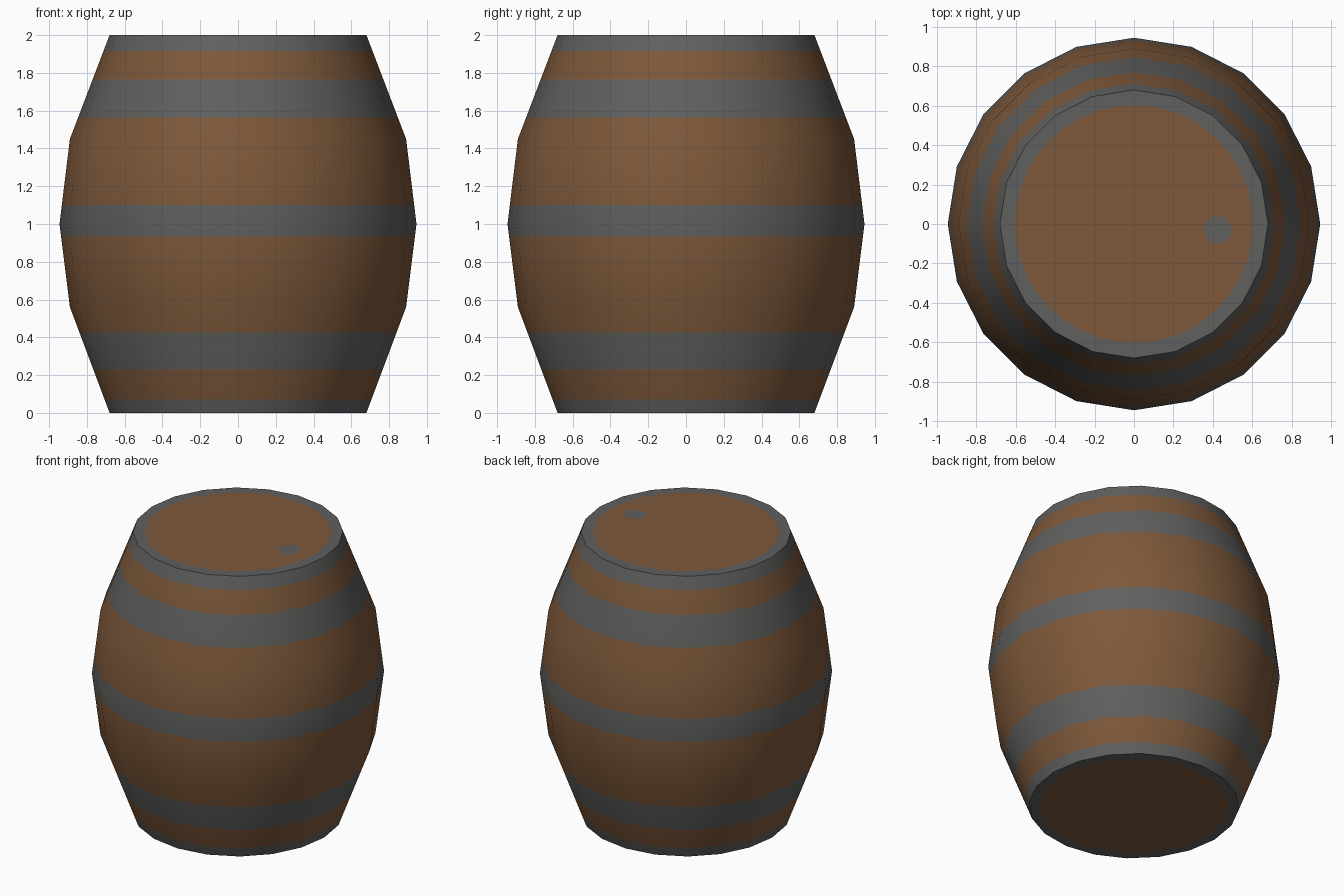
import bpy, bmesh, math
from mathutils import Vector

if "Cube" in bpy.data.objects:
    bpy.data.objects.remove(bpy.data.objects["Cube"])

SIDES = 20
HULL = [(0.0, 0.68), (0.56, 0.89), (1.0, 0.945), (1.45, 0.89), (2.0, 0.68)]   # z, radius
TILT = [-20.6, -13.8, 0.0, 13.8, 20.6]                                      # shading tilt per ring
BANDS = [(0, 0.07), (0.23, 0.425), (0.935, 1.10), (1.565, 1.765), (1.915, 2.0)]


def material(name, color):
    m = bpy.data.materials.new(name)
    m.diffuse_color = (*color, 1)
    m.use_nodes = True
    m.node_tree.nodes["Principled BSDF"].inputs["Base Color"].default_value = m.diffuse_color
    return m


wood = material("brown wood", (0.205, 0.098, 0.043))
iron = material("grey iron", (0.118, 0.116, 0.114))


def lookup(z, values):
    """Linear interpolation along the hull profile."""
    for i in range(len(HULL) - 1):
        a, b = HULL[i][0], HULL[i + 1][0]
        if z <= b:
            t = (z - a) / (b - a)
            return values[i] * (1 - t) + values[i + 1] * t
    return values[-1]


def finish(bm, name):
    mesh = bpy.data.meshes.new(name)
    bm.to_mesh(mesh)
    bm.free()
    mesh.materials.append(wood)
    mesh.materials.append(iron)
    ob = bpy.data.objects.new(name, mesh)
    bpy.context.collection.objects.link(ob)
    return ob


def circle(bm, r, z, n, cx=0, cy=0):
    return [bm.verts.new((cx + r * math.cos(math.tau * i / n),
                          cy + r * math.sin(math.tau * i / n), z)) for i in range(n)]


# Barrel side: rings at the profile bends and at every hoop edge
bm = bmesh.new()
heights = sorted({z for z, r in HULL} | {z for band in BANDS for z in band})
radii = [r for z, r in HULL]
rings = [circle(bm, lookup(z, radii), z, SIDES) for z in heights]
for lo, hi in zip(rings, rings[1:]):
    mid = (lo[0].co.z + hi[0].co.z) / 2
    for i in range(SIDES):
        j = (i + 1) % SIDES
        f = bm.faces.new((lo[i], lo[j], hi[j], hi[i]))
        f.smooth = True
        f.material_index = int(any(a < mid < b for a, b in BANDS))
body = finish(bm, "barrel_side")

# Smooth shading follows the five main rings only
normals = []
for v in body.data.vertices:
    tilt = math.radians(lookup(v.co.z, TILT))
    flat = Vector((v.co.x, v.co.y, 0)).normalized() * math.cos(tilt)
    normals.append((flat.x, flat.y, math.sin(tilt)))
body.data.normals_split_custom_set_from_vertices(normals)


# Barrel heads: iron rim, wooden disc and, on top, a round bung
def head(name, z, up, disc_r, bung):
    bm = bmesh.new()

    def fill(loops, mat):
        edges = []
        for loop in loops:
            for a, b in zip(loop, loop[1:] + loop[:1]):
                edges.append(bm.edges.get((a, b)) or bm.edges.new((a, b)))
        made = bmesh.ops.triangle_fill(bm, edges=edges, use_beauty=True, normal=(0, 0, up))
        for f in made["geom"]:
            if isinstance(f, bmesh.types.BMFace):
                f.material_index = mat
                f.normal_update()
                if f.normal.z * up < 0:
                    f.normal_flip()

    outer = circle(bm, 0.68, z, SIDES)
    inner = circle(bm, disc_r, z, 40)
    fill([outer, inner], 1)
    if bung:
        plug = circle(bm, 0.07, z, 20, 0.425, -0.03)
        fill([inner, plug], 0)
        fill([plug], 1)
    else:
        fill([inner], 0)
    finish(bm, name)


head("top_head", 2.0, 1, 0.603, True)
head("bottom_head", 0.0, -1, 0.61, False)
